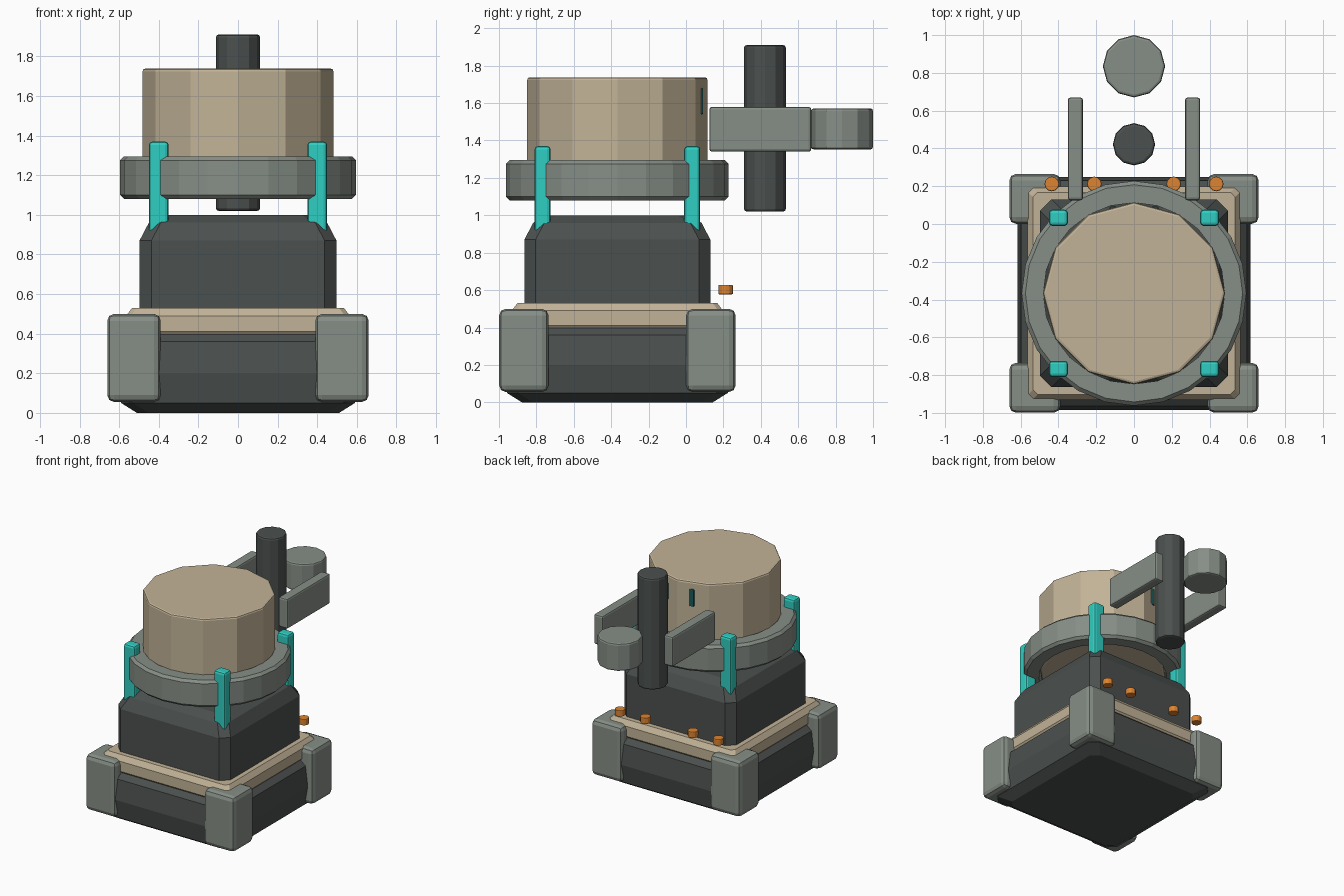
import bpy, bmesh, math

if "Cube" in bpy.data.objects:
    bpy.data.objects.remove(bpy.data.objects["Cube"])

CY = -0.367  # y centre of the main body


def mat(name, rgb):
    m = bpy.data.materials.new(name)
    m.diffuse_color = (*rgb, 1)
    m.use_nodes = True
    m.node_tree.nodes["Principled BSDF"].inputs["Base Color"].default_value = m.diffuse_color
    return m


DARK = mat("dark_metal", (0.07, 0.08, 0.075))
GREY = mat("grey_metal", (0.24, 0.27, 0.24))
TAN = mat("tan_paint", (0.54, 0.45, 0.31))
TEAL = mat("teal_light", (0.03, 0.62, 0.54))
DEEP = mat("deep_teal", (0.01, 0.10, 0.10))
ORANGE = mat("orange_button", (0.72, 0.23, 0.03))


def finish(name, bm, material, loc, bevel=0):
    bmesh.ops.recalc_face_normals(bm, faces=bm.faces)
    me = bpy.data.meshes.new(name)
    bm.to_mesh(me)
    bm.free()
    ob = bpy.data.objects.new(name, me)
    ob.location = loc
    me.materials.append(material)
    bpy.context.collection.objects.link(ob)
    if bevel:
        mod = ob.modifiers.new("bevel", "BEVEL")
        mod.width = bevel
        mod.segments = 2
        mod.limit_method = "ANGLE"
        mod.angle_limit = math.radians(40)
    return ob


def box(name, lo, hi, material, bevel=0.015):
    bm = bmesh.new()
    bmesh.ops.create_cube(bm, size=1)
    bmesh.ops.scale(bm, vec=[b - a for a, b in zip(lo, hi)], verts=bm.verts)
    return finish(name, bm, material, [(a + b) / 2 for a, b in zip(lo, hi)], bevel)


def cylinder(name, x, y, z0, z1, r, sides, material, bevel=0.012):
    bm = bmesh.new()
    bmesh.ops.create_cone(bm, cap_ends=True, segments=sides, radius1=r, radius2=r, depth=z1 - z0)
    return finish(name, bm, material, (x, y, (z0 + z1) / 2), bevel)


def loft(name, profile, cut, material):
    """Square body with cut corners; profile is a list of (z, half width)."""
    bm = bmesh.new()
    rings = []
    for z, w in profile:
        k = w - cut
        pts = [(w, -k), (w, k), (k, w), (-k, w), (-w, k), (-w, -k), (-k, -w), (k, -w)]
        rings.append([bm.verts.new((x, y, z)) for x, y in pts])
    for a, b in zip(rings, rings[1:]):
        for i in range(8):
            j = (i + 1) % 8
            bm.faces.new((a[i], a[j], b[j], b[i]))
    bm.faces.new(rings[0][::-1])
    bm.faces.new(rings[-1])
    return finish(name, bm, material, (0, CY, 0))


def ring(name, profile, sides, material):
    """Closed (radius, z) profile spun around the body axis."""
    bm = bmesh.new()
    loops = []
    for s in range(sides):
        a = 2 * math.pi * s / sides
        loops.append([bm.verts.new((r * math.cos(a), r * math.sin(a), z)) for r, z in profile])
    n = len(profile)
    for s in range(sides):
        a, b = loops[s], loops[(s + 1) % sides]
        for i in range(n):
            j = (i + 1) % n
            bm.faces.new((a[i], b[i], b[j], a[j]))
    return finish(name, bm, material, (0, CY, 0))


# stacked body
loft("base", [(0, 0.51), (0.05, 0.59), (0.2, 0.617), (0.36, 0.597), (0.40, 0.55)], 0.06, DARK)
loft("deck_plate", [(0.38, 0.54), (0.41, 0.565), (0.49, 0.565), (0.53, 0.535)], 0.025, TAN)
loft("upper_block", [(0.5, 0.497), (0.87, 0.497), (0.96, 0.45), (1.0, 0.38)], 0.06, DARK)

# collar and drum
ring("collar", [(0.48, 1.08), (0.575, 1.08), (0.595, 1.1), (0.595, 1.275), (0.575, 1.295), (0.48, 1.295)],
     24, GREY)
cylinder("drum", 0, CY, 1.1, 1.738, 0.482, 12, TAN, 0.014)

# corner feet and clamps, drum slots, rear arms
for sx, side in ((-1, "left"), (1, "right")):
    def span(a, b):
        return sorted((sx * a, sx * b))
    x0, x1 = span(0.39, 0.66)
    c0, c1 = span(0.35, 0.45)
    for sy, end in ((-1, "front"), (1, "back")):
        y0, y1 = sorted((CY + sy * 0.368, CY + sy * 0.632))
        box(f"foot_{end}_{side}", (x0, y0, 0.055), (x1, y1, 0.5), GREY, 0.035)
        y0, y1 = sorted((CY + sy * 0.357, CY + sy * 0.443))
        box(f"clamp_{end}_{side}", (c0, y0, 0.85), (c1, y1, 1.37), TEAL, 0.018)
    s0, s1 = span(0.09, 0.13)
    box(f"drum_slot_{side}", (s0, 0.045, 1.54), (s1, 0.092, 1.68), DEEP, 0.008)
    a0, a1 = span(0.27, 0.35)
    box(f"rear_arm_{side}", (a0, 0.125, 1.34), (a1, 0.67, 1.58), GREY, 0.014)
    for i, bx in enumerate((0.21, 0.435)):
        cylinder(f"button_{side}_{i + 1}", sx * bx, 0.212, 0.577, 0.628, 0.039, 12, ORANGE, 0.006)

# rear rod and disc
cylinder("rear_rod", 0, 0.422, 1.02, 1.91, 0.112, 12, DARK, 0.014)
cylinder("rear_disc", 0, 0.835, 1.352, 1.572, 0.165, 12, GREY, 0.014)
